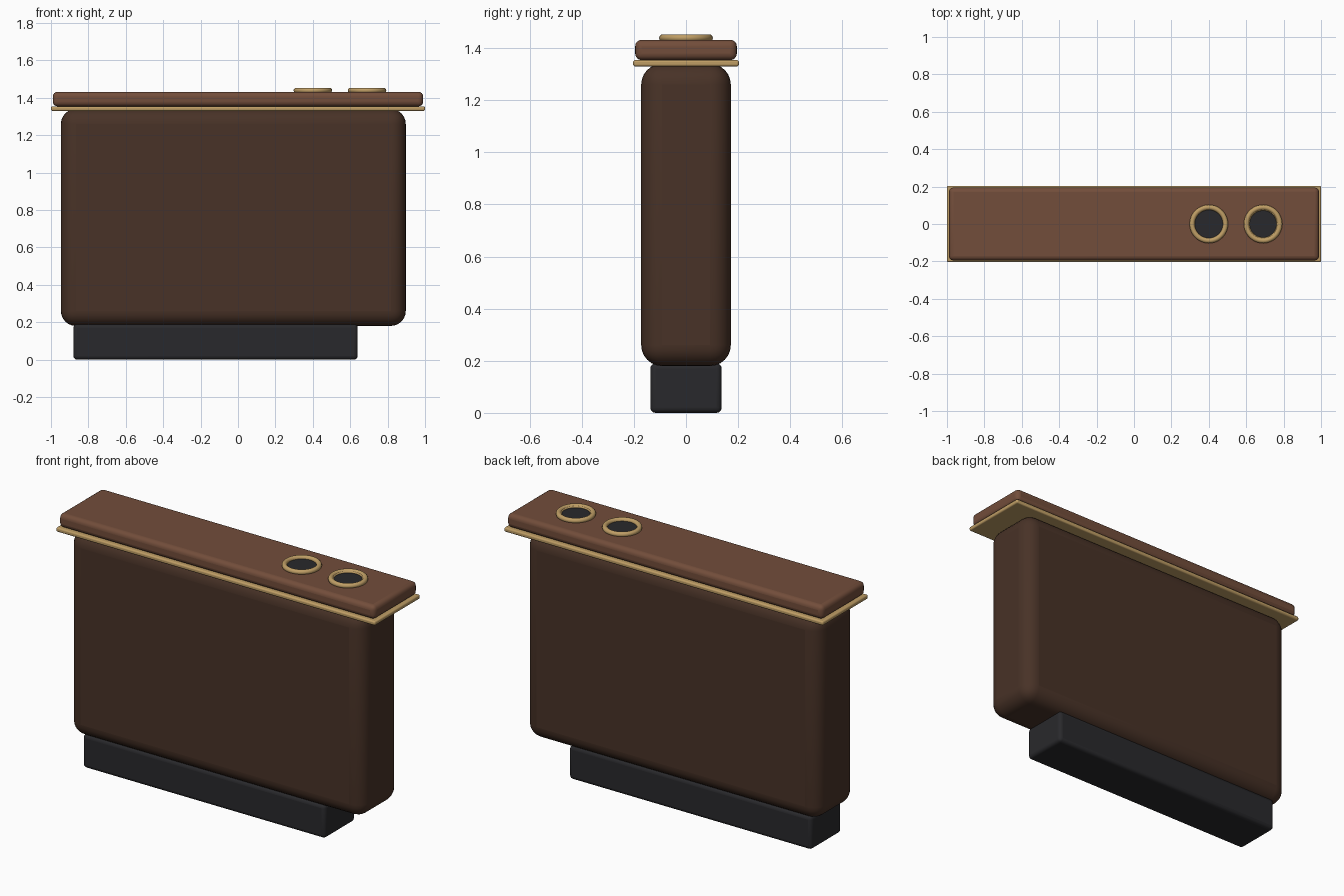
import bpy, math

if "Cube" in bpy.data.objects:
    bpy.data.objects.remove(bpy.data.objects["Cube"])


def material(name, rgb):
    m = bpy.data.materials.new(name)
    m.diffuse_color = (*rgb, 1)
    m.use_nodes = True
    m.node_tree.nodes["Principled BSDF"].inputs["Base Color"].default_value = m.diffuse_color
    return m


DARK_WOOD = material("dark_wood", (0.065, 0.032, 0.020))
WOOD = material("wood", (0.17, 0.075, 0.043))
BRASS = material("brass", (0.52, 0.34, 0.13))
BLACK = material("black", (0.022, 0.022, 0.025))


def finish(name, mat):
    ob = bpy.context.object
    ob.name = name
    ob.data.materials.append(mat)
    bpy.ops.object.shade_smooth_by_angle(angle=math.radians(40))
    return ob


def rounded_box(name, x, y, z, radius, mat, segments=4):
    """Box between the (min, max) pairs with rounded edges."""
    spans = (x, y, z)
    bpy.ops.mesh.primitive_cube_add(size=1, location=[(a + b) / 2 for a, b in spans])
    ob = bpy.context.object
    ob.scale = [b - a for a, b in spans]
    bpy.ops.object.transform_apply(location=False, rotation=False, scale=True)
    bev = ob.modifiers.new("round", "BEVEL")
    bev.width, bev.segments = radius, segments
    return finish(name, mat)


def ring(name, x, z, major, minor, mat):
    bpy.ops.mesh.primitive_torus_add(location=(x, 0, z), major_radius=major, minor_radius=minor,
                                     major_segments=48, minor_segments=12)
    return finish(name, mat)


def disc(name, x, bottom, top, radius, mat):
    bpy.ops.mesh.primitive_cylinder_add(vertices=48, radius=radius, depth=top - bottom,
                                        location=(x, 0, (top + bottom) / 2))
    return finish(name, mat)


# plinth, body, brass trim and top slab
rounded_box("plinth", (-0.88, 0.64), (-0.137, 0.137), (0, 0.19), 0.02, BLACK)
rounded_box("body", (-0.947, 0.897), (-0.172, 0.172), (0.18, 1.34), 0.08, DARK_WOOD, 6)
rounded_box("trim", (-1, 1), (-0.203, 0.203), (1.33, 1.354), 0.008, BRASS, 3)
rounded_box("top_slab", (-0.99, 0.99), (-0.195, 0.195), (1.354, 1.432), 0.025, WOOD)

# two cup holders set in the top
for label, x in (("left", 0.40), ("right", 0.69)):
    ring(label + "_cup_ring", x, 1.439, 0.089, 0.014, BRASS)
    disc(label + "_cup_well", x, 1.40, 1.437, 0.085, BLACK)
ring("right_cup_inner_ring", 0.69, 1.439, 0.078, 0.006, BRASS)
